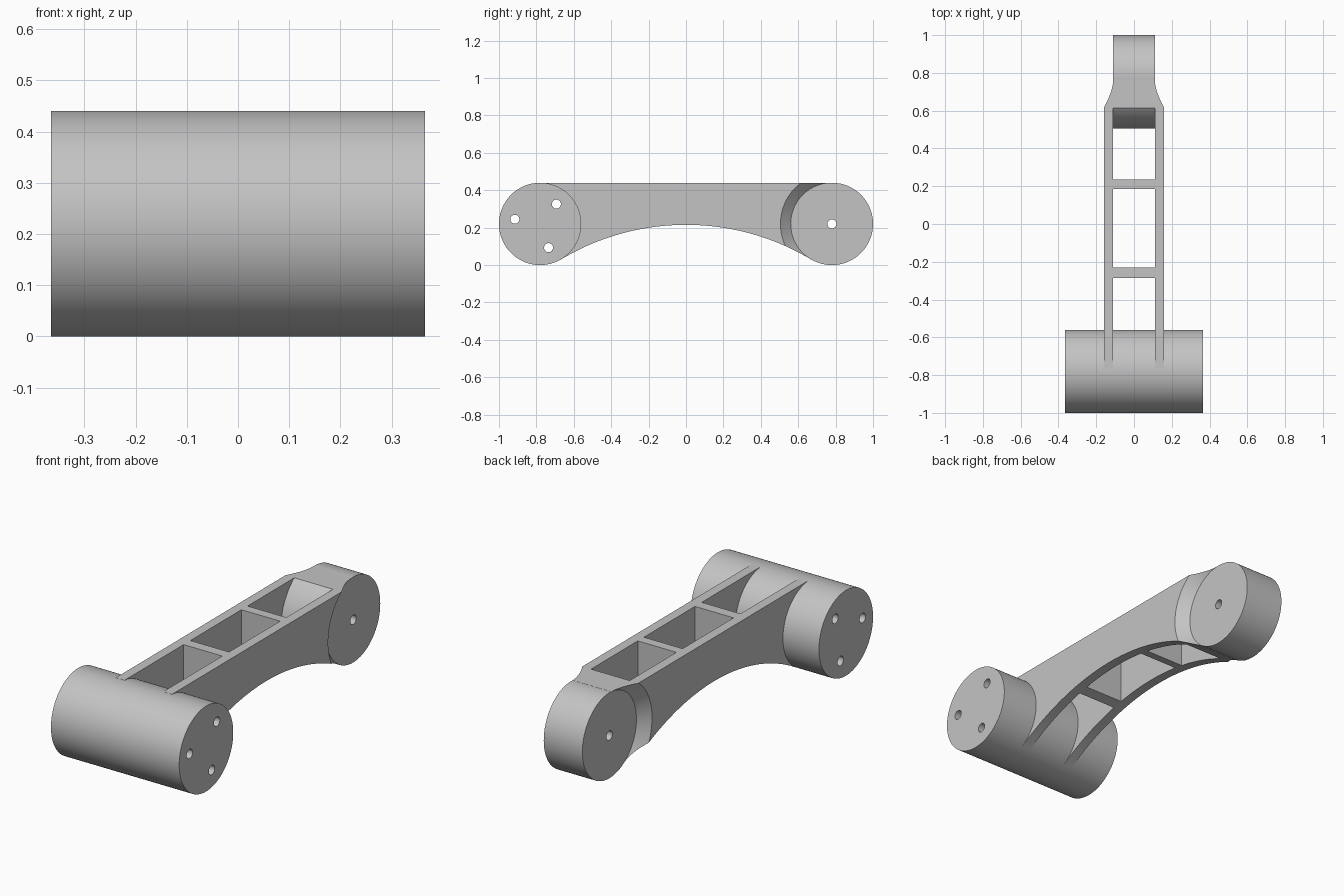
import bpy
import bmesh
from math import pi, sin, cos, atan2

cube = bpy.data.objects.get("Cube")
if cube:
    bpy.data.objects.remove(cube, do_unlink=True)

HUB_Y, HUB_Z, HUB_R = 0.78, 0.22, 0.22
INNER, OUTER = 0.11, 0.16          # half widths of the pocket and of the arm
SHOULDER_R = 0.275                 # round wall in front of the rear hub
ARCH_R, ARCH_Z = 1.30, -1.085      # underside arch
TOP = HUB_Z + HUB_R

grey = bpy.data.materials.new("plain grey")
grey.use_nodes = True
grey.diffuse_color = (0.55, 0.55, 0.55, 1)
grey.node_tree.nodes["Principled BSDF"].inputs["Base Color"].default_value = grey.diffuse_color


def arc(cy, cz, r, a0, a1, n):
    """Points on an arc in the side plane, as (y, z)."""
    steps = [a0 + (a1 - a0) * i / n for i in range(n + 1)]
    return [(cy + r * cos(a), cz + r * sin(a)) for a in steps]


def loft(name, first, second, x0, x1):
    """Solid between two matching (y, z) outlines at x0 and x1."""
    bm = bmesh.new()
    a = [bm.verts.new((x0, y, z)) for y, z in first]
    b = [bm.verts.new((x1, y, z)) for y, z in second]
    bm.faces.new(a)
    bm.faces.new(b[::-1])
    for i in range(len(a)):
        j = (i + 1) % len(a)
        bm.faces.new((a[j], a[i], b[i], b[j]))
    bmesh.ops.recalc_face_normals(bm, faces=bm.faces)
    mesh = bpy.data.meshes.new(name)
    bm.to_mesh(mesh)
    bm.free()
    mesh.materials.append(grey)
    obj = bpy.data.objects.new(name, mesh)
    bpy.context.collection.objects.link(obj)
    return obj


def prism(name, outline, half):
    return loft(name, outline, outline, -half, half)


def disc(y, z, r, n=96):
    return arc(y, z, r, pi / 2, pi / 2 + 2 * pi, n)[:-1]


def combine(target, other, operation):
    """Apply a boolean and drop the helper solid."""
    mod = target.modifiers.new(operation.lower(), 'BOOLEAN')
    mod.operation, mod.solver, mod.object = operation, 'EXACT', other
    bpy.ops.object.select_all(action='DESELECT')
    bpy.context.view_layer.objects.active = target
    target.select_set(True)
    bpy.ops.object.modifier_apply(modifier=mod.name)
    bpy.data.objects.remove(other, do_unlink=True)


# Arm: flat top, arched underside tangent to both hubs
tangent = atan2(HUB_Z - ARCH_Z, HUB_Y)
underside = arc(0, ARCH_Z, ARCH_R, pi - tangent, tangent, 64)
arm = prism("linkage_arm",
            [(-0.765, TOP), (-0.765, 0.1)] + underside + [(0.765, 0.1), (0.765, TOP)],
            OUTER)

# Open pockets, leaving two cross ribs and the round shoulder
for y0, y1 in ((-0.9, -0.285), (-0.23, 0.185)):
    combine(arm, prism("pocket", [(y0, -0.1), (y1, -0.1), (y1, 0.6), (y0, 0.6)], INNER),
            'DIFFERENCE')
shoulder = arc(HUB_Y, HUB_Z, SHOULDER_R, 4 * pi / 3, 2 * pi / 3, 40)
combine(arm, prism("rear_pocket", [(0.235, -0.1)] + shoulder + [(0.235, 0.6)], INNER),
        'DIFFERENCE')

# Conical relief on both sides of the rear hub
for side in (-1, 1):
    combine(arm, loft("relief", disc(HUB_Y, HUB_Z, HUB_R), disc(HUB_Y, HUB_Z, SHOULDER_R + 0.011),
                      side * (INNER - 0.001), side * (OUTER + 0.01)), 'DIFFERENCE')

# Hubs
combine(arm, prism("front_hub", disc(-HUB_Y, HUB_Z, HUB_R), 0.365), 'UNION')
combine(arm, prism("rear_hub", disc(HUB_Y, HUB_Z, HUB_R), INNER), 'UNION')

# Bolt holes
for y, z in ((-0.915, 0.245), (-0.693, 0.326), (-0.735, 0.093), (HUB_Y, HUB_Z)):
    combine(arm, prism("bolt_hole", disc(y, z, 0.024, 32), 0.5), 'DIFFERENCE')

bpy.ops.object.shade_smooth_by_angle(angle=pi / 6)
